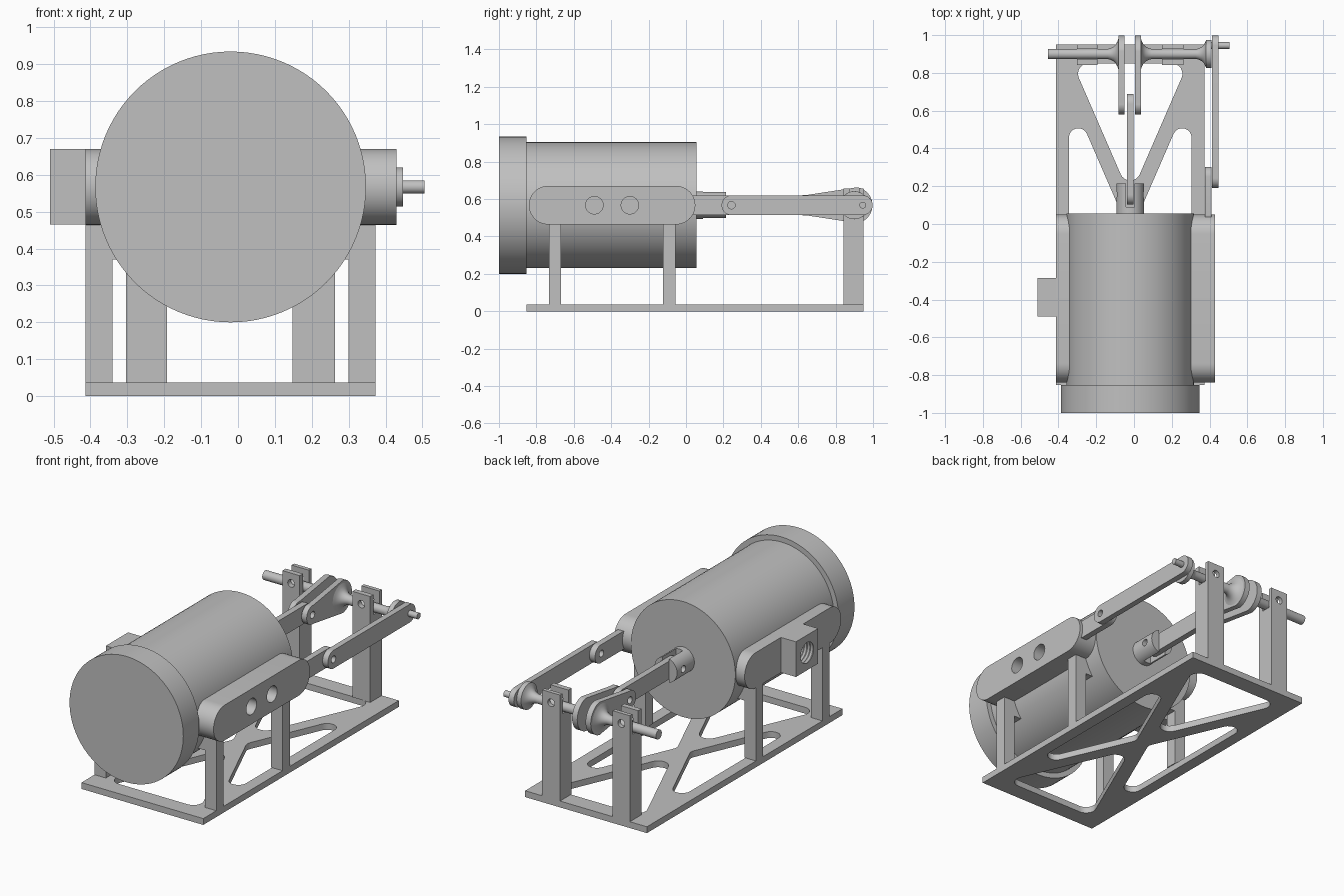
import bpy, bmesh
from math import sin, cos, acos, pi, radians
from mathutils import Vector

if "Cube" in bpy.data.objects:
    bpy.data.objects.remove(bpy.data.objects["Cube"])

CX, CZ = -0.02, 0.567      # cylinder axis
SHAFT_Y = 0.9              # crankshaft axis
BOTTOM = 0.037             # top of base plate

metal = bpy.data.materials.new("plain grey metal")
metal.use_nodes = True
metal.diffuse_color = (0.53, 0.53, 0.53, 1)
metal.node_tree.nodes["Principled BSDF"].inputs["Base Color"].default_value = (0.53, 0.53, 0.53, 1)


def place(axis, u, v, t):
    """Point at profile coordinates u, v and distance t along the axis."""
    return {"x": (t, u, v), "y": (u, t, v), "z": (u, v, t)}[axis]


def finish(name, bm):
    bmesh.ops.recalc_face_normals(bm, faces=bm.faces)
    mesh = bpy.data.meshes.new(name)
    bm.to_mesh(mesh)
    bm.free()
    obj = bpy.data.objects.new(name, mesh)
    mesh.materials.append(metal)
    bpy.context.collection.objects.link(obj)
    return obj


def prism(name, axis, outline, a, b):
    """Extrude a flat outline from a to b along an axis."""
    bm = bmesh.new()
    ends = [[bm.verts.new(place(axis, u, v, t)) for u, v in outline] for t in (a, b)]
    for ring in ends:
        bm.faces.new(ring)
    n = len(outline)
    for i in range(n):
        j = (i + 1) % n
        bm.faces.new((ends[0][i], ends[0][j], ends[1][j], ends[1][i]))
    return finish(name, bm)


def box(name, x0, x1, y0, y1, z0, z1):
    return prism(name, "z", [(x0, y0), (x1, y0), (x1, y1), (x0, y1)], z0, z1)


def lathe(name, axis, centre, profile, n=48):
    """Turn (distance, radius) pairs around an axis."""
    bm = bmesh.new()
    rings = [[bm.verts.new(place(axis, centre[0] + r * cos(2 * pi * k / n),
                                 centre[1] + r * sin(2 * pi * k / n), t))
              for k in range(n)] for t, r in profile]
    for p, q in zip(rings, rings[1:]):
        for k in range(n):
            m = (k + 1) % n
            bm.faces.new((p[k], p[m], q[m], q[k]))
    bm.faces.new(rings[0])
    bm.faces.new(rings[-1])
    return finish(name, bm)


def rod(name, axis, centre, r, a, b, n=48):
    return lathe(name, axis, centre, [(a, r), (b, r)], n)


def link_outline(y0, r0, y1, r1, n=20):
    """Two round ends joined by straight tangents."""
    th = acos((r1 - r0) / (y1 - y0))
    front = [(y1 + r1 * cos(a), CZ + r1 * sin(a))
             for a in (-th + 2 * th * k / n for k in range(n + 1))]
    back = [(y0 + r0 * cos(a), CZ + r0 * sin(a))
            for a in (th + (2 * pi - 2 * th) * k / n for k in range(n + 1))]
    return front + back


def rounded(corners, r, n=8):
    """Polygon with every corner filleted."""
    out = []
    for i, c in enumerate(corners):
        p = Vector(c)
        d0 = (Vector(corners[i - 1]) - p).normalized()
        d1 = (Vector(corners[(i + 1) % len(corners)]) - p).normalized()
        half = d0.angle(d1) / 2
        mid = (d0 + d1).normalized()
        centre = p + mid * (r / sin(half))
        side = (d0 - mid * d0.dot(mid)).normalized()
        sweep = pi / 2 - half
        for k in range(n + 1):
            a = sweep * (1 - 2 * k / n)
            out.append(tuple(centre + (side * sin(a) - mid * cos(a)) * r))
    return out


def cut(obj, *cutters):
    for c in cutters:
        c.hide_render = True
        mod = obj.modifiers.new("cut", "BOOLEAN")
        mod.operation, mod.solver, mod.object = "DIFFERENCE", "EXACT", c
        bpy.context.view_layer.objects.active = obj
        bpy.ops.object.modifier_apply(modifier=mod.name)
        bpy.data.objects.remove(c)


def drill(obj, axis, centre, r, a, b):
    cut(obj, rod("drill", axis, centre, r, a, b, 24))


# Base plate with cross-braced windows
base = box("base_plate", -0.413, 0.373, -0.853, 0.95, 0, BOTTOM)
MID_Y, SLOPE, ARM = 0.048, 0.434, 0.043
for s in (-1, 1):
    end = 0.802
    w = SLOPE * end - ARM
    tri = [(CX - w, MID_Y + s * end), (CX + w, MID_Y + s * end), (CX, MID_Y + s * ARM / SLOPE)]
    cut(base, prism("window", "z", rounded(tri, 0.055), -0.1, 0.1))
    reach = (0.325 - ARM) / SLOPE
    tri = [(CX + s * 0.325, MID_Y - reach), (CX + s * 0.325, MID_Y + reach), (CX + s * ARM, MID_Y)]
    cut(base, prism("window", "z", rounded(tri, 0.05), -0.1, 0.1))

# Cylinder barrel and front cover
rod("barrel", "y", (CX, CZ), 0.337, -0.86, 0.055, 96)
rod("cylinder_cover", "y", (CX, CZ), 0.367, -1, -0.853, 96)

# Barrel supports, each with a ledge under the side chest
for label, y0, y1 in (("front", -0.733, -0.667), ("middle", -0.122, -0.055)):
    for side, s in (("right", -1), ("left", 1)):
        outline = [(CX + s * u, z) for u, z in
                   ((0.393, BOTTOM), (0.393, 0.47), (0.25, 0.47), (0.25, 0.37), (0.32, 0.37), (0.32, BOTTOM))]
        prism(f"{label}_{side}_support", "y", outline, y0, y1)

# Side chests: valve ports on one side, threaded port block on the other
valve = prism("valve_chest", "x", link_outline(-0.737, 0.103, -0.053, 0.103), 0.2, 0.43)
for y in (-0.49, -0.3):
    drill(valve, "x", (y, CZ), 0.047, 0.33, 0.5)
chest = prism("port_chest", "x", link_outline(-0.737, 0.103, -0.053, 0.103), -0.413, -0.24)
block = box("port_block", -0.51, -0.4, -0.49, -0.285, 0.465, 0.67)
thread = [(-0.55 + 0.01 * i, 0.068 if i % 2 else 0.06) for i in range(15)]
for part in (block, chest):
    cut(part, lathe("thread_cutter", "x", (-0.388, CZ), thread, 32))

# Crankshaft pillars with open bearing slots and bolt holes
for side, x0, x1 in (("right", -0.303, -0.192), ("left", 0.148, 0.263)):
    u_shape = [(0.843, BOTTOM), (0.95, BOTTOM), (0.95, 0.655), (0.927, 0.655),
               (0.927, 0.538), (0.873, 0.538), (0.873, 0.655), (0.843, 0.655)]
    pillar = prism(f"{side}_pillar", "x", u_shape, x0, x1)
    drill(pillar, "y", ((x0 + x1) / 2, 0.595), 0.022, 0.8, 1)

# Crankshaft halves with flared ends
flare = [(0.055, 0.027), (0.04, 0.031), (0.025, 0.039), (0.013, 0.051), (0.005, 0.066), (0, 0.08)]
lathe("crankshaft_right", "x", (SHAFT_Y, CZ),
      [(-0.455, 0.027)] + [(-0.083 - d, r) for d, r in flare])
lathe("crankshaft_left", "x", (SHAFT_Y, CZ),
      [(0.037 + d, r) for d, r in reversed(flare)]
      + [(0.382 - d, r * 0.94) for d, r in flare] + [(0.41, 0.075)])

# Crank webs and connecting rod
for side, x0 in (("right", -0.083), ("left", 0.004)):
    web = prism(f"crank_web_{side}", "x", link_outline(0.635, 0.055, SHAFT_Y, 0.097), x0, x0 + 0.033)
    drill(web, "x", (0.635, CZ), 0.02, -0.2, 0.2)
conrod = prism("connecting_rod", "x", link_outline(0.155, 0.053, 0.635, 0.053), -0.038, -0.002)
for y in (0.155, 0.635):
    drill(conrod, "x", (y, CZ), 0.02, -0.2, 0.2)

# Slotted piston rod end
clevis = rod("piston_rod_end", "y", (CX, CZ), 0.073, 0.04, 0.215)
cut(clevis, box("slot_cutter", -0.042, 0.002, 0.09, 0.3, 0.4, 0.7))
drill(clevis, "x", (0.155, CZ), 0.02, -0.2, 0.2)

# Valve rod, long valve link and its crank pin
valve_rod = prism("valve_rod", "x", link_outline(0.05, 0.053, 0.25, 0.053), 0.375, 0.411)
link = prism("valve_link", "x", link_outline(0.243, 0.053, 0.945, 0.053), 0.413, 0.447)
for part in (valve_rod, link):
    drill(part, "x", (0.243, CZ), 0.02, 0.3, 0.5)
rod("valve_crank_pin", "x", (0.945, CZ), 0.018, 0.4, 0.505, 24)

# Smooth the round surfaces, keep edges crisp
bpy.ops.object.select_all(action="DESELECT")
for obj in bpy.context.collection.objects:
    if obj.type == "MESH" and metal.name in obj.data.materials:
        obj.select_set(True)
        bpy.context.view_layer.objects.active = obj
bpy.ops.object.shade_smooth_by_angle(angle=radians(30))
